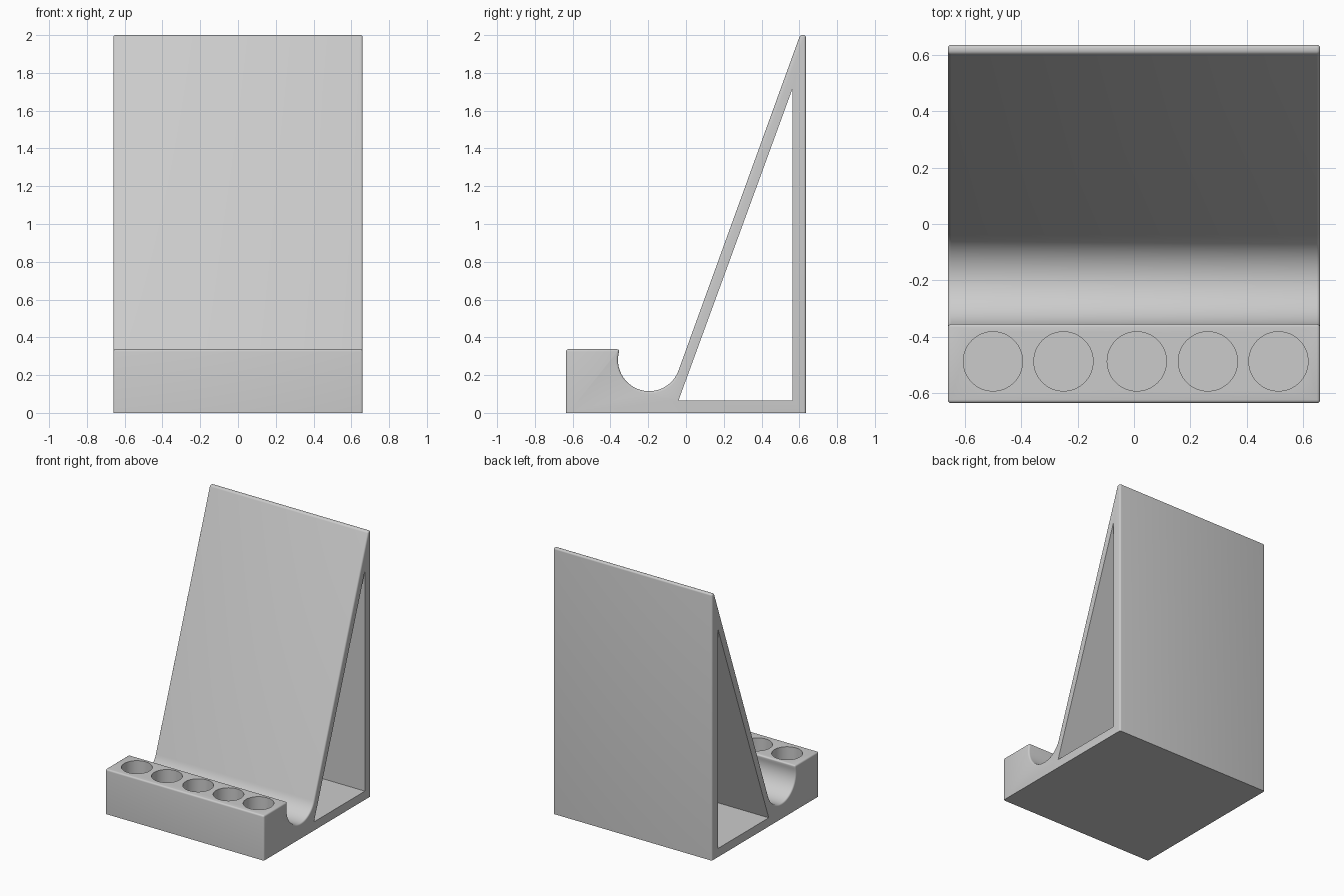
import bpy, bmesh, math
from mathutils import Matrix, Vector

cube = bpy.data.objects.get("Cube")
if cube:
    bpy.data.objects.remove(cube, do_unlink=True)

HALF_W, HALF_D = 0.66, 0.635
HEIGHT, LIP_Z = 2.0, 0.337

grey = bpy.data.materials.new("light grey")
grey.use_nodes = True
color = (0.6, 0.6, 0.6, 1)
grey.diffuse_color = color
grey.node_tree.nodes["Principled BSDF"].inputs["Base Color"].default_value = color


def extrude_profile(bm, points, half_width):
    """Extrude a closed (y, z) outline along x."""
    face = bm.faces.new([bm.verts.new((-half_width, y, z)) for y, z in points])
    result = bmesh.ops.extrude_face_region(bm, geom=[face])
    moved = [v for v in result["geom"] if isinstance(v, bmesh.types.BMVert)]
    bmesh.ops.translate(bm, verts=moved, vec=(2 * half_width, 0, 0))
    bmesh.ops.recalc_face_normals(bm, faces=bm.faces[:])


def make_object(name, bm):
    mesh = bpy.data.meshes.new(name)
    bm.to_mesh(mesh)
    bm.free()
    mesh.materials.append(grey)
    obj = bpy.data.objects.new(name, mesh)
    bpy.context.collection.objects.link(obj)
    return obj


# Stand outline: front block, round groove tangent to the leaning panel, upright back
center, radius, steps = Vector((-0.195, 0.28)), 0.165, 36
start, end = math.radians(169), math.radians(340)
groove = []
for i in range(steps + 1):
    a = start + (end - start) * i / steps
    groove.append(center + radius * Vector((math.cos(a), math.sin(a))))
outline = [(-HALF_D, 0), (-HALF_D, LIP_Z), (-0.353, LIP_Z), *groove,
           (0.604, HEIGHT), (HALF_D, HEIGHT), (HALF_D, 0)]
bm = bmesh.new()
extrude_profile(bm, outline, HALF_W)

# Round every sharp edge except those around the base
sharp = [e for e in bm.edges if e.calc_face_angle() > 0.7
         and max(v.co.z for v in e.verts) > 0.001]
bmesh.ops.bevel(bm, geom=sharp, offset=0.012, offset_type='OFFSET', segments=4,
                profile=0.5, affect='EDGES', clamp_overlap=False)
stand = make_object("phone_stand", bm)

# Cutter: triangular opening through the sides and five round pockets
bm = bmesh.new()
extrude_profile(bm, [(-0.04, 0.065), (0.565, 0.065), (0.565, 1.72)], 1)
pocket_floor, pocket_top = 0.065, 0.5
for x in (-0.5, -0.25, 0.01, 0.262, 0.512):
    bmesh.ops.create_cone(
        bm, cap_ends=True, segments=64, radius1=0.105, radius2=0.105,
        depth=pocket_top - pocket_floor,
        matrix=Matrix.Translation((x, -0.487, (pocket_floor + pocket_top) / 2)))
cutter = make_object("opening_cutter", bm)
cutter.hide_render = True

cut = stand.modifiers.new("openings", 'BOOLEAN')
cut.operation = 'DIFFERENCE'
cut.solver = 'EXACT'
cut.object = cutter

bpy.ops.object.select_all(action='DESELECT')
stand.select_set(True)
bpy.context.view_layer.objects.active = stand
bpy.ops.object.modifier_apply(modifier=cut.name)
bpy.data.objects.remove(cutter, do_unlink=True)
bpy.ops.object.shade_smooth_by_angle(angle=math.radians(30))
